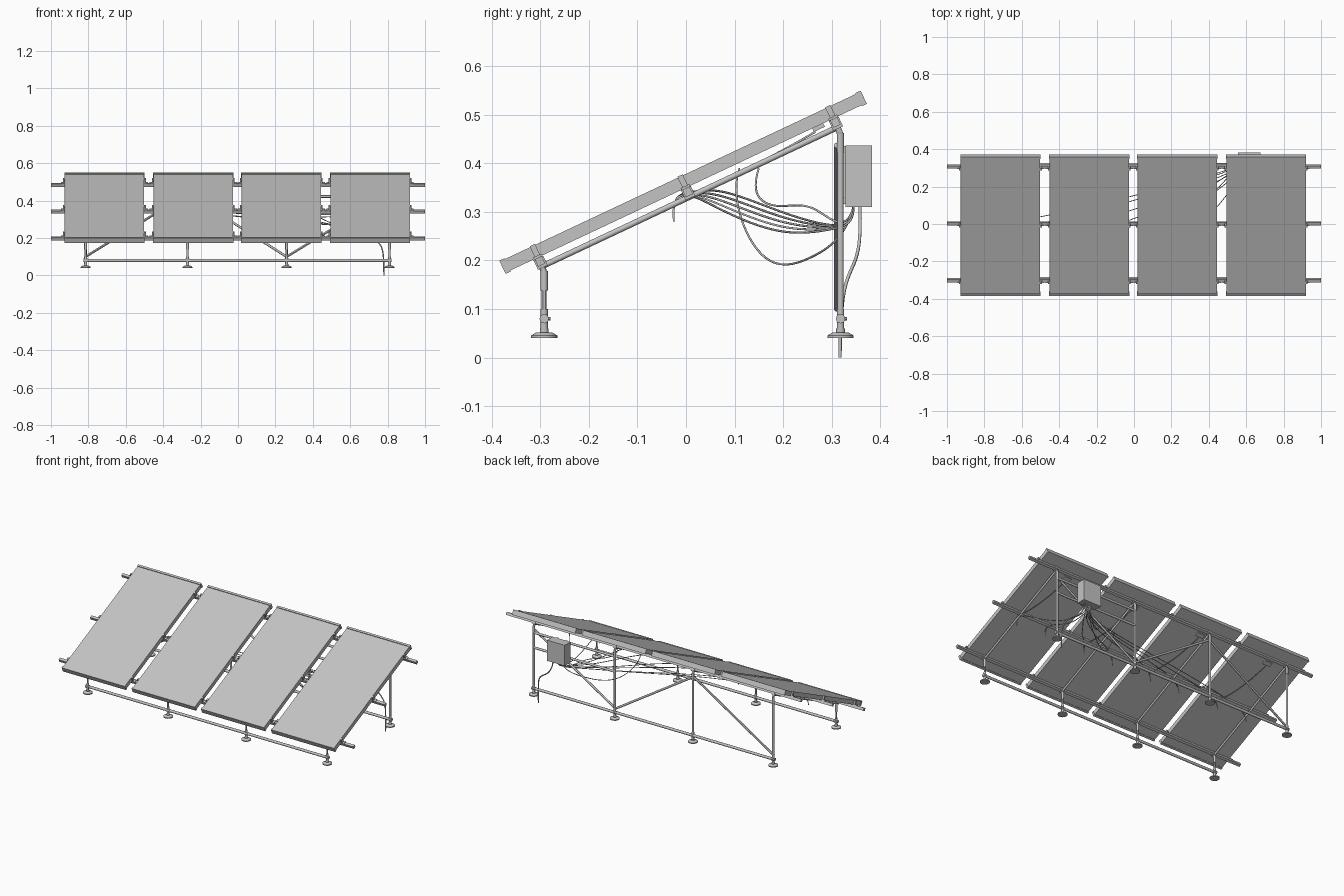
import bpy, bmesh, math
from mathutils import Vector, Matrix

cube = bpy.data.objects.get("Cube")
if cube:
    bpy.data.objects.remove(cube, do_unlink=True)

grey = bpy.data.materials.new("light grey metal")
grey.use_nodes = True
grey.diffuse_color = (0.55, 0.55, 0.55, 1)
grey.node_tree.nodes["Principled BSDF"].inputs["Base Color"].default_value = grey.diffuse_color

TILT = math.radians(25.2)
PLANE = Matrix.Translation((0, -0.006, 0.361)) @ Matrix.Rotation(TILT, 4, 'X')


def on_plane(x, v, w):
    """Point on the tilted panel plane: across, up the slope, off the surface."""
    return PLANE @ Vector((x, v, w))


def finish(name, smooth=False):
    ob = bpy.context.object
    ob.name = name
    ob.data.materials.append(grey)
    if smooth:
        bpy.ops.object.shade_smooth_by_angle()
    return ob


def block(name, centre, size, tilted=False):
    loc = on_plane(*centre) if tilted else centre
    bpy.ops.mesh.primitive_cube_add(size=1, location=loc, scale=size,
                                    rotation=(TILT if tilted else 0, 0, 0))
    return finish(name)


def tube(name, a, b, radius, sides=12, radius_end=None):
    a, b = Vector(a), Vector(b)
    d = b - a
    bpy.ops.mesh.primitive_cone_add(vertices=sides, radius1=radius,
                                    radius2=radius if radius_end is None else radius_end,
                                    depth=d.length, location=(a + b) / 2,
                                    rotation=d.to_track_quat('Z', 'Y').to_euler())
    return finish(name, True)


def cable(name, points, radius):
    cu = bpy.data.curves.new(name, 'CURVE')
    cu.dimensions = '3D'
    cu.bevel_depth = radius
    cu.bevel_resolution = 1
    cu.use_fill_caps = True
    cu.resolution_u = 8
    sp = cu.splines.new('NURBS')
    sp.points.add(len(points) - 1)
    for p, co in zip(sp.points, points):
        p.co = (*co, 1)
    sp.order_u = 4
    sp.use_endpoint_u = True
    cu.materials.append(grey)
    bpy.context.collection.objects.link(bpy.data.objects.new(name, cu))


PANELS = (-0.714, -0.239, 0.231, 0.706)
LEGS = (-0.815, -0.27, 0.26, 0.81)
RAILS = (-0.336, 0.0, 0.336)
FRONT, BACK = -0.292, 0.318
PANEL_W, PANEL_L = 0.425, 0.815

# Solar panels with a slightly recessed face, end lips and clamps
for x in PANELS:
    panel = block("panel", (x, 0, 0), (PANEL_W, PANEL_L, 0.026), True)
    bm = bmesh.new()
    bm.from_mesh(panel.data)
    top = [f for f in bm.faces if f.normal.z > 0.9]
    bmesh.ops.inset_region(bm, faces=top, thickness=0.006)
    bmesh.ops.translate(bm, verts=top[0].verts, vec=(0, 0, -0.002))
    bm.to_mesh(panel.data)
    bm.free()
    for s in (-1, 1):
        block("panel_end_lip", (x, s * 0.405, 0), (PANEL_W + 0.004, 0.012, 0.03), True)
        for v in RAILS:
            edge = x + s * (PANEL_W / 2 + 0.004)
            block("panel_clamp", (edge, v, -0.002), (0.01, 0.012, 0.034), True)
            block("clamp_foot", (edge + s * 0.009, v, -0.012), (0.016, 0.02, 0.006), True)
    block("junction_box", (x, 0.3, -0.017), (0.05, 0.025, 0.008), True)

# Long rails carrying the panels
for v in RAILS:
    block("panel_rail", (0, v, -0.022), (2, 0.016, 0.017), True)

# Legs, feet and sloping beams
for x in LEGS:
    tube("sloping_beam", on_plane(x, -0.336, -0.033), on_plane(x, 0.336, -0.033), 0.006)
    for v in RAILS:
        block("rail_bracket", (x, v, -0.025), (0.02, 0.022, 0.022), True)
    for y, head, v in ((FRONT, 0.178, -0.336), (BACK, 0.462, 0.336)):
        tube("foot_plate", (x, y, 0.04), (x, y, 0.046), 0.027, 24)
        tube("foot_dome", (x, y, 0.046), (x, y, 0.052), 0.026, 24, 0.016)
        tube("foot_collar", (x, y, 0.052), (x, y, 0.06), 0.009, 16)
        tube("lower_sleeve", (x, y, 0.054), (x, y, 0.1), 0.0075)
        tube("leg", (x, y, 0.09), (x, y, head), 0.005 if y < 0 else 0.0065)
        tube("upper_sleeve", (x, y, head - 0.04), (x, y, head), 0.0075)
        tube("leg_head", (x, y, head - 0.003), on_plane(x, v, -0.024), 0.0065)
        tube("bar_clamp", (x - 0.012, y, 0.08), (x + 0.012, y, 0.08), 0.0095)
        tube("clamp_bolt", (x, y, 0.08), (x, y + 0.013, 0.08), 0.004, 6)

# Horizontal bars joining the feet
for y in (FRONT, BACK):
    tube("foot_bar", (LEGS[0], y, 0.08), (LEGS[-1], y, 0.08), 0.008)

# Diagonal bracing between the back legs
for low, high in ((0, 1), (2, 1), (2, 3)):
    tube("back_brace", (LEGS[low], 0.311, 0.1), (LEGS[high], 0.311, 0.437), 0.0065)

# Electrical cabinet and its cross bars
for z in (0.33, 0.422):
    tube("cabinet_bar", (LEGS[2], BACK, z), (LEGS[3], BACK, z), 0.007)
block("cabinet", (0.615, 0.3555, 0.373), (0.12, 0.055, 0.127))
for x in (0.585, 0.645):
    block("cabinet_mount", (x, 0.325, 0.376), (0.012, 0.008, 0.12))

# Conduit from the cabinet down into the ground
cable("ground_conduit", [(0.65, 0.358, 0.312), (0.655, 0.36, 0.25), (0.71, 0.352, 0.2),
                         (0.77, 0.332, 0.17), (0.78, 0.318, 0.11), (0.78, 0.317, 0)], 0.0035)

# Wires hanging from the panels to the cabinet
for i, x in enumerate(PANELS):
    for s in (-1, 1):
        start = x + 0.1 * s
        reach = 0.615 - start
        sag = 0.012 * i + 0.006 * s
        entry = 0.6 + 0.008 * i + 0.003 * s
        cable("panel_wire", [(start, -0.025, 0.28), (start, -0.03, 0.335),
                             (start + 0.1 * reach, 0.01, 0.34),
                             (start + 0.35 * reach, 0.07, 0.345 - sag),
                             (start + 0.7 * reach, 0.2, 0.29 - sag),
                             (entry, 0.31, 0.265), (entry, 0.345, 0.275),
                             (entry, 0.345, 0.312)], 0.0022)

# Slack loops under the panels beside the cabinet
for x, y, dip in ((0.231, 0.11, 0.17), (0.36, 0.15, 0.3)):
    cable("slack_wire", [(x, y, 0.39), (x, y - 0.02, 0.33), (x + 0.1, y + 0.04, dip),
                         (0.5, 0.26, dip + 0.03), (0.6, 0.33, 0.25), (0.61, 0.345, 0.312)], 0.0022)
for x in PANELS:
    cable("panel_lead", [on_plane(x, 0.29, -0.022), on_plane(x + 0.03, 0.15, -0.035),
                         on_plane(x + 0.06, 0.05, -0.03), on_plane(x + 0.1, 0.0, -0.03)], 0.0022)
